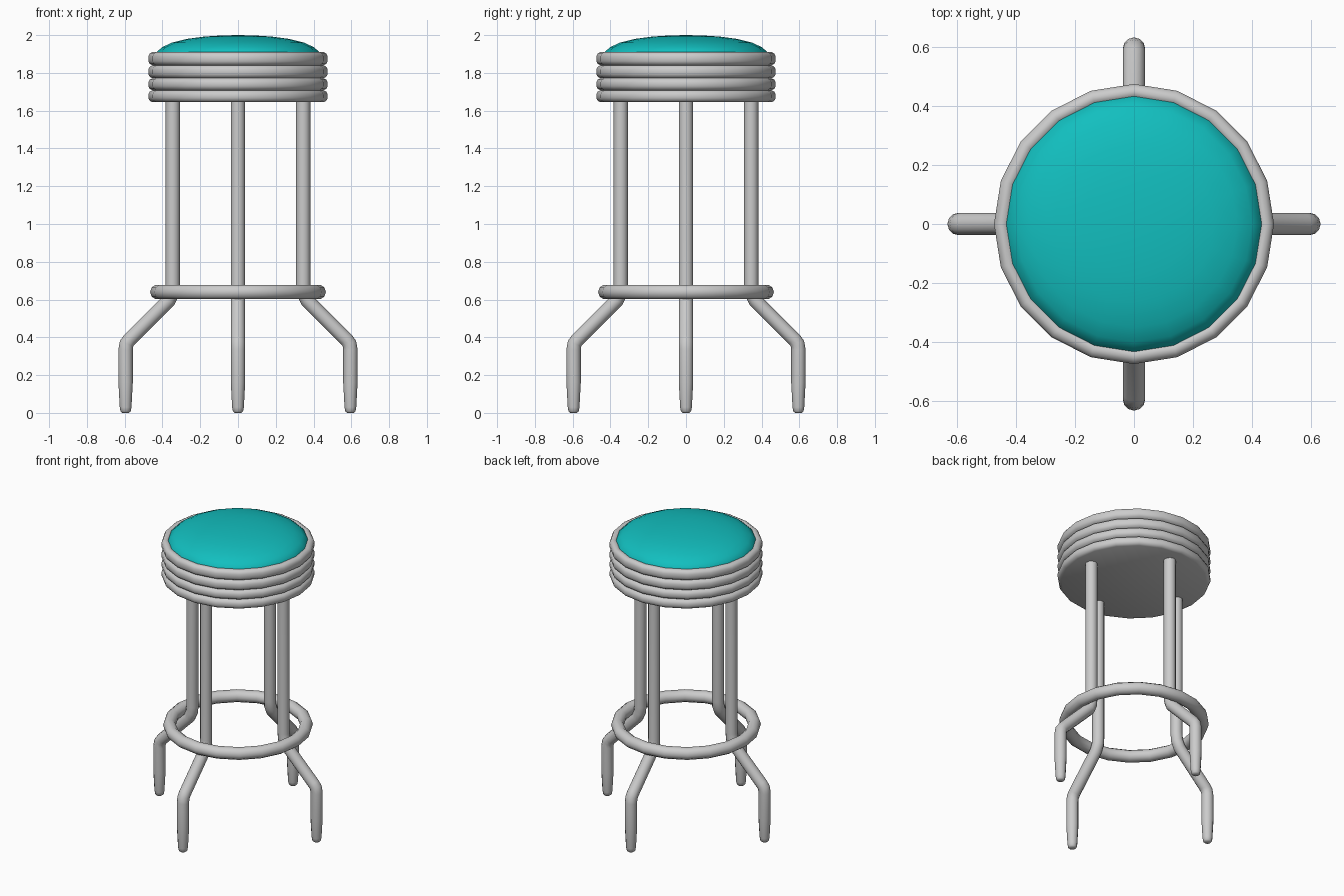
import bpy, bmesh, math
from mathutils import Vector

if "Cube" in bpy.data.objects:
    bpy.data.objects.remove(bpy.data.objects["Cube"])

SIDES = 20


def finish(name, bm, angle=50, mat=None):
    bmesh.ops.recalc_face_normals(bm, faces=bm.faces)
    me = bpy.data.meshes.new(name)
    bm.to_mesh(me)
    bm.free()
    ob = bpy.data.objects.new(name, me)
    bpy.context.collection.objects.link(ob)
    if mat:
        me.materials.append(mat)
    bpy.ops.object.select_all(action='DESELECT')
    ob.select_set(True)
    bpy.context.view_layer.objects.active = ob
    bpy.ops.object.shade_smooth_by_angle(angle=math.radians(angle))
    return ob


def lathe(name, profile, closed=False, angle=50, mat=None):
    """Spin (radius, z) points about z."""
    bm = bmesh.new()
    vs = [bm.verts.new((r, 0, z)) for r, z in profile]
    pairs = list(zip(vs, vs[1:])) + ([(vs[-1], vs[0])] if closed else [])
    es = [bm.edges.new(p) for p in pairs]
    bmesh.ops.spin(bm, geom=vs + es, cent=(0, 0, 0), axis=(0, 0, 1),
                   angle=2 * math.pi, steps=SIDES, use_duplicate=False)
    bmesh.ops.remove_doubles(bm, verts=bm.verts, dist=1e-4)
    return finish(name, bm, angle, mat)


def leg(name, path, turn, sides=12):
    """Sweep a round tube along (x, z, radius) points, turned about z."""
    bm = bmesh.new()
    rings = []
    pts = [Vector((x, z)) for x, z, _ in path]
    for i, (x, z, r) in enumerate(path):
        a = (pts[i] - pts[max(i - 1, 0)]).normalized()
        b = (pts[min(i + 1, len(pts) - 1)] - pts[i]).normalized()
        t = (a + b).normalized()
        n = Vector((-t.y, t.x))
        ring = []
        for k in range(sides):
            w = 2 * math.pi * k / sides
            px, py = x + n.x * r * math.cos(w), r * math.sin(w)
            ring.append(bm.verts.new((px * math.cos(turn) - py * math.sin(turn),
                                      px * math.sin(turn) + py * math.cos(turn),
                                      z + n.y * r * math.cos(w))))
        rings.append(ring)
    for p, q in zip(rings, rings[1:]):
        for k in range(sides):
            j = (k + 1) % sides
            bm.faces.new((p[k], p[j], q[j], q[k]))
    bm.faces.new(rings[0])
    bm.faces.new(rings[-1])
    return finish(name, bm)


# Seat rim: four stacked rounded bands with a flat underside
profile = [(0.425, 1.895), (0.437, 1.908)]
levels = [1.91, 1.84, 1.772, 1.708, 1.645]
for top, bot in zip(levels, levels[1:]):
    profile += [(0.453, top), (0.468, top - 0.008), (0.475, top - 0.022),
                (0.475, bot + 0.022), (0.468, bot + 0.008)]
profile += [(0.453, 1.645), (0.0, 1.645)]
lathe("seat_rim", profile, angle=60)

# Domed cushion
teal = bpy.data.materials.new("teal")
teal.diffuse_color = (0.006, 0.52, 0.52, 1)
teal.use_nodes = True
teal.node_tree.nodes["Principled BSDF"].inputs["Base Color"].default_value = teal.diffuse_color
lathe("cushion", [(0.435, 1.895), (0.432, 1.91), (0.40, 1.937), (0.35, 1.96),
                  (0.27, 1.98), (0.18, 1.992), (0.09, 1.998), (0.0, 2.0)],
      mat=teal)

# Foot ring
lathe("foot_ring", [(0.425 + 0.04 * math.cos(a), 0.64 + 0.04 * math.sin(a))
                    for a in (math.pi * k / 5 for k in range(10))], closed=True)

# Four bent legs
path = [(0.345, 1.66, 0.038), (0.345, 0.68, 0.038), (0.349, 0.635, 0.038),
        (0.367, 0.595, 0.038), (0.573, 0.389, 0.038), (0.590, 0.367, 0.038),
        (0.595, 0.335, 0.038), (0.595, 0.16, 0.038), (0.595, 0.03, 0.031),
        (0.595, 0.008, 0.027), (0.595, 0.0, 0.018)]
for i, side in enumerate(("right", "back", "left", "front")):
    leg(side + "_leg", path, i * math.pi / 2)
